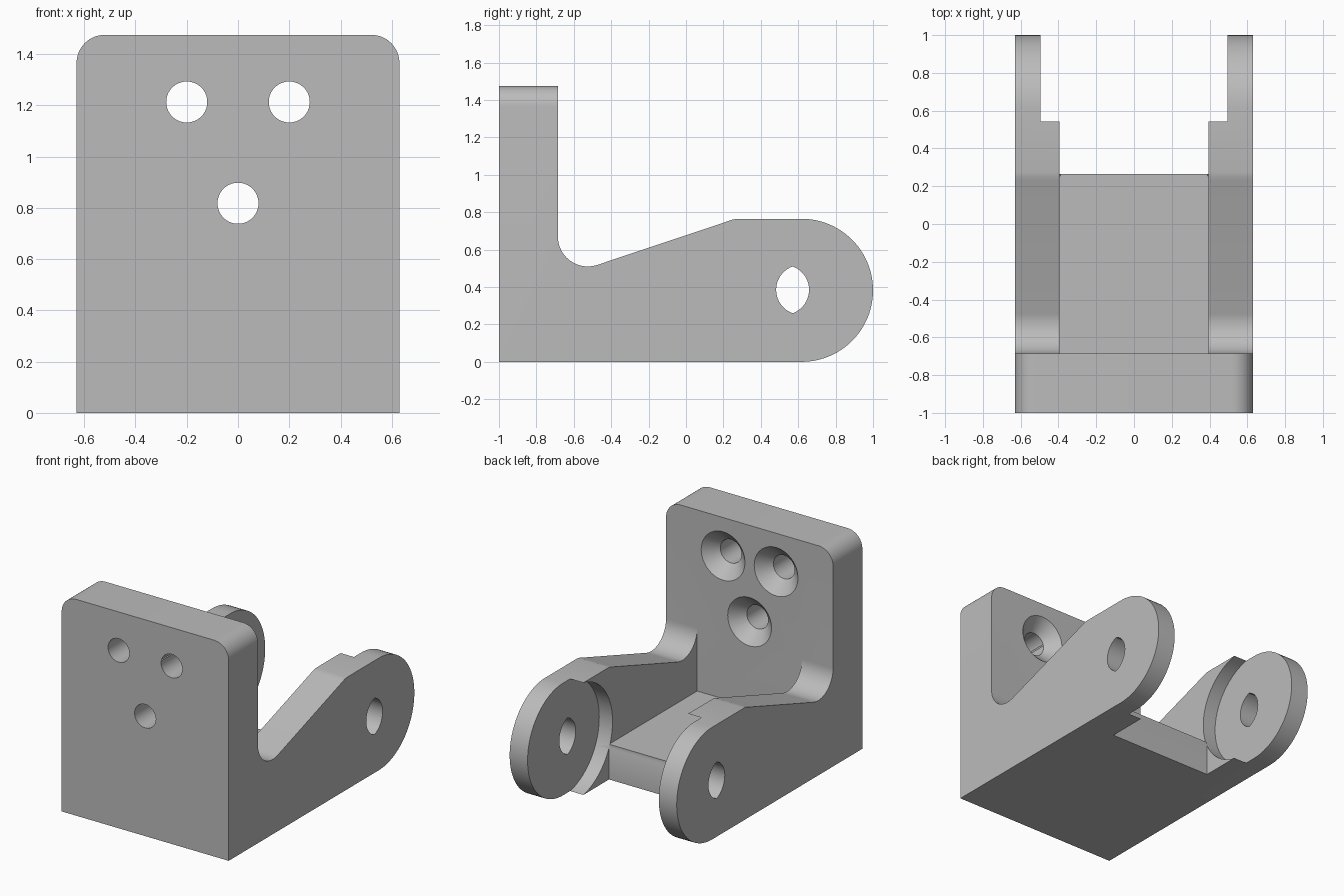
import bpy, bmesh
from math import sin, cos, pi, radians, asin
from mathutils import Matrix, Vector

if "Cube" in bpy.data.objects:
    bpy.data.objects.remove(bpy.data.objects["Cube"], do_unlink=True)

# Main sizes
HALF, INNER, RECESS = 0.63, 0.395, 0.495
HEIGHT, PLATE_BACK, FLOOR_TOP, FLOOR_END = 1.475, -0.685, 0.24, 0.265
ARM_TOP, EYE_Y = 0.765, 0.6175
EYE_R = ARM_TOP / 2

grey = bpy.data.materials.new("plain_grey")
grey.use_nodes = True
grey.diffuse_color = (0.5, 0.5, 0.5, 1)
grey.node_tree.nodes["Principled BSDF"].inputs["Base Color"].default_value = (0.5, 0.5, 0.5, 1)


def make(name, bm):
    bmesh.ops.recalc_face_normals(bm, faces=bm.faces)
    mesh = bpy.data.meshes.new(name)
    bm.to_mesh(mesh)
    bm.free()
    mesh.materials.append(grey)
    obj = bpy.data.objects.new(name, mesh)
    bpy.context.collection.objects.link(obj)
    return obj


def arc(cy, cz, r, a0, a1, n):
    """Points on an arc in the side plane, angles in degrees."""
    angles = [radians(a0 + (a1 - a0) * i / n) for i in range(n + 1)]
    return [(cy + r * cos(a), cz + r * sin(a)) for a in angles]


def prism(points, x0, x1):
    """Side-plane outline extruded across the width."""
    bm = bmesh.new()
    face = bm.faces.new([bm.verts.new((x0, y, z)) for y, z in points])
    out = bmesh.ops.extrude_face_region(bm, geom=[face])
    moved = [v for v in out["geom"] if isinstance(v, bmesh.types.BMVert)]
    bmesh.ops.translate(bm, verts=moved, vec=Vector((x1 - x0, 0, 0)))
    return bm


def box(x, y0, y1, z0, z1):
    return prism([(y0, z0), (y1, z0), (y1, z1), (y0, z1)], -x, x)


def cone(x, z, y0, r0, y1, r1):
    """Round cutter running front to back."""
    bm = bmesh.new()
    place = Matrix.Translation((x, (y0 + y1) / 2, z)) @ Matrix.Rotation(-pi / 2, 4, "X")
    bmesh.ops.create_cone(bm, cap_ends=True, segments=64, radius1=r0, radius2=r1,
                          depth=y1 - y0, matrix=place)
    return bm


def cut(target, bm):
    cutter = make("cutter", bm)
    cutter.hide_render = True
    mod = target.modifiers.new("cut", "BOOLEAN")
    mod.operation, mod.solver, mod.object = "DIFFERENCE", "EXACT", cutter
    bpy.context.view_layer.objects.active = target
    bpy.ops.object.modifier_apply(modifier=mod.name)
    bpy.data.objects.remove(cutter, do_unlink=True)


# Bracket body: upright plate, fillet, sloping arm and round eye in one outline
outline = [(-1, 0)]
outline += arc(EYE_Y, EYE_R, EYE_R, -90, 90, 48)
outline += [(0.275, ARM_TOP), (0.25, 0.761), (0.23, 0.754)]
outline += arc(-0.525, 0.67, 0.16, -71.5, -180, 20)
outline += [(PLATE_BACK, HEIGHT), (-1, HEIGHT)]
bm = prism(outline, -HALF, HALF)

# Rounded top corners of the plate
corners = [e for e in bm.edges if all(v.co.z > HEIGHT - 0.01 for v in e.verts)
           and abs(e.verts[0].co.x - e.verts[1].co.x) < 0.01]
bmesh.ops.bevel(bm, geom=corners, offset=0.11, segments=12, profile=0.5, affect="EDGES")
body = make("hinge_bracket", bm)

# Round recesses on the inner side of each eye
for side in (-1, 1):
    cut(body, prism(arc(EYE_Y, EYE_R, 0.39, 0, 356.25, 95), side * (INNER - 0.005), side * RECESS))

# Channel above the floor, and the gap behind it
cut(body, box(INNER, PLATE_BACK, 1.5, FLOOR_TOP, 2))
cut(body, box(INNER, FLOOR_END, 1.5, -0.5, 2))

# Pointed oval pin holes through both eyes
R, SHIFT = 0.133, 0.045
half = 90 - math_half if (math_half := asin(SHIFT / R) * 180 / pi) else 90
lens = arc(0.57 - SHIFT, 0.385, R, -half, half, 20)
lens += arc(0.57 + SHIFT, 0.385, R, 180 - half, 180 + half, 20)[1:-1]
cut(body, prism(lens, -1, 1))

# Countersunk screw holes in the plate
for x, z in ((-0.2, 1.213), (0.2, 1.213), (0, 0.818)):
    cut(body, cone(x, z, -1.1, 0.08, -0.5, 0.08))
    cut(body, cone(x, z, -0.78, 0.07, -0.665, 0.185))

# Clean flat faces and smooth the curved ones
bm = bmesh.new()
bm.from_mesh(body.data)
bmesh.ops.remove_doubles(bm, verts=bm.verts, dist=0.0002)
bmesh.ops.dissolve_limit(bm, angle_limit=radians(0.5), verts=bm.verts, edges=bm.edges)
bm.to_mesh(body.data)
bm.free()
bpy.ops.object.select_all(action="DESELECT")
body.select_set(True)
bpy.context.view_layer.objects.active = body
bpy.ops.object.shade_smooth_by_angle(angle=radians(30))
